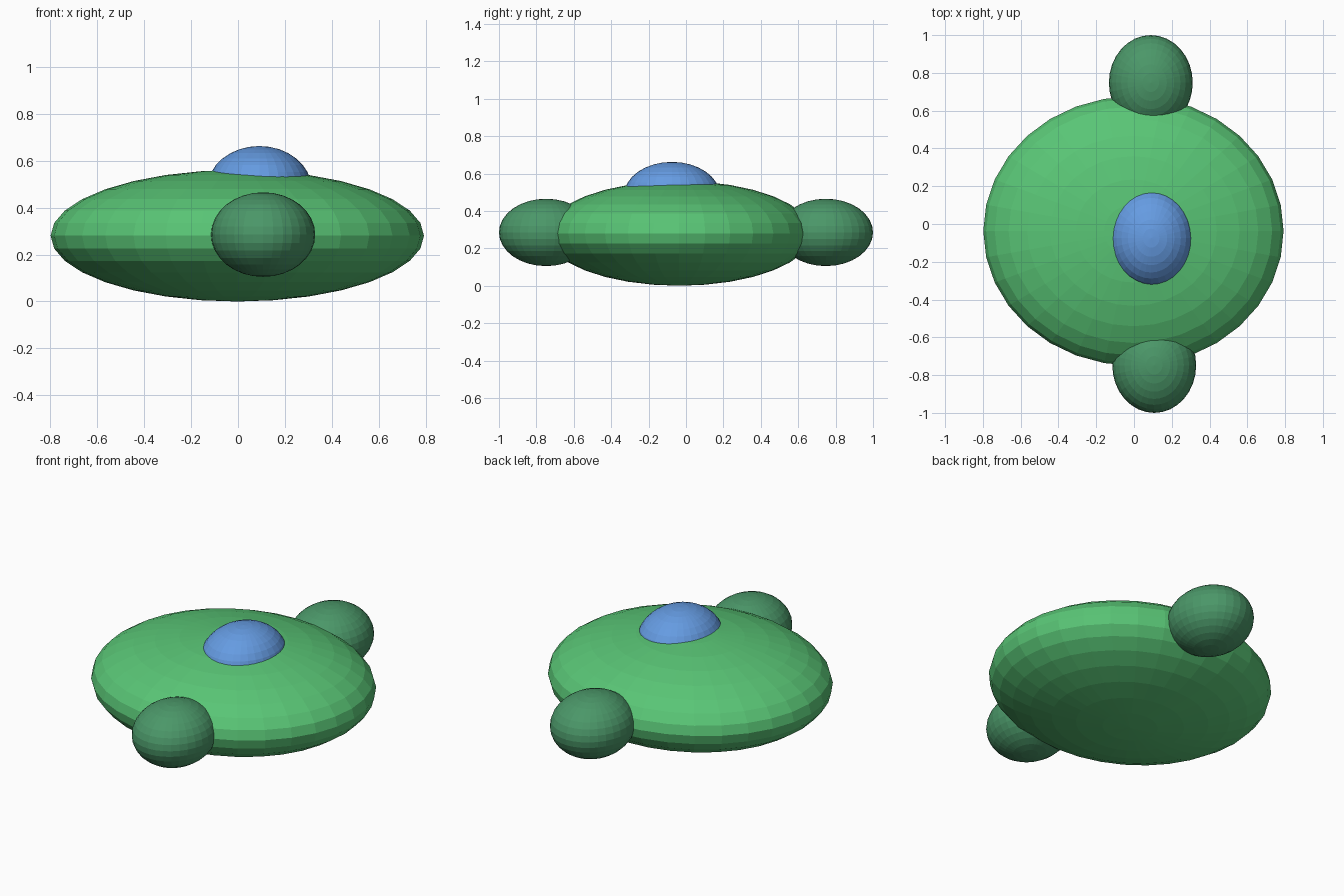
import bpy

if "Cube" in bpy.data.objects:
    bpy.data.objects.remove(bpy.data.objects["Cube"])


def material(name, rgb):
    mat = bpy.data.materials.new(name)
    mat.diffuse_color = (*rgb, 1.0)
    mat.use_nodes = True
    mat.node_tree.nodes["Principled BSDF"].inputs["Base Color"].default_value = mat.diffuse_color
    return mat


def ellipsoid(name, centre, radii, mat):
    """Flat-faced UV sphere stretched to three radii."""
    bpy.ops.mesh.primitive_uv_sphere_add(segments=32, ring_count=16, radius=1, location=centre)
    obj = bpy.context.object
    obj.name = name
    obj.scale = radii
    bpy.ops.object.transform_apply(location=False, rotation=False, scale=True)
    obj.data.materials.append(mat)
    return obj


light_green = material("light_green", (0.10, 0.56, 0.18))
dark_green = material("dark_green", (0.07, 0.31, 0.14))
blue = material("blue", (0.13, 0.33, 0.76))

# Wide flattened body
ellipsoid("body", (-0.003, -0.037, 0.28), (0.795, 0.713, 0.28), light_green)

# Two lobes, at the front and back edges
for name, x, y in (("front_lobe", 0.107, -0.748), ("back_lobe", 0.089, 0.748)):
    ellipsoid(name, (x, y, 0.285), (0.222, 0.252, 0.18), dark_green)

# Dome sunk into the top
ellipsoid("top_dome", (0.091, -0.075, 0.482), (0.222, 0.257, 0.18), blue)
